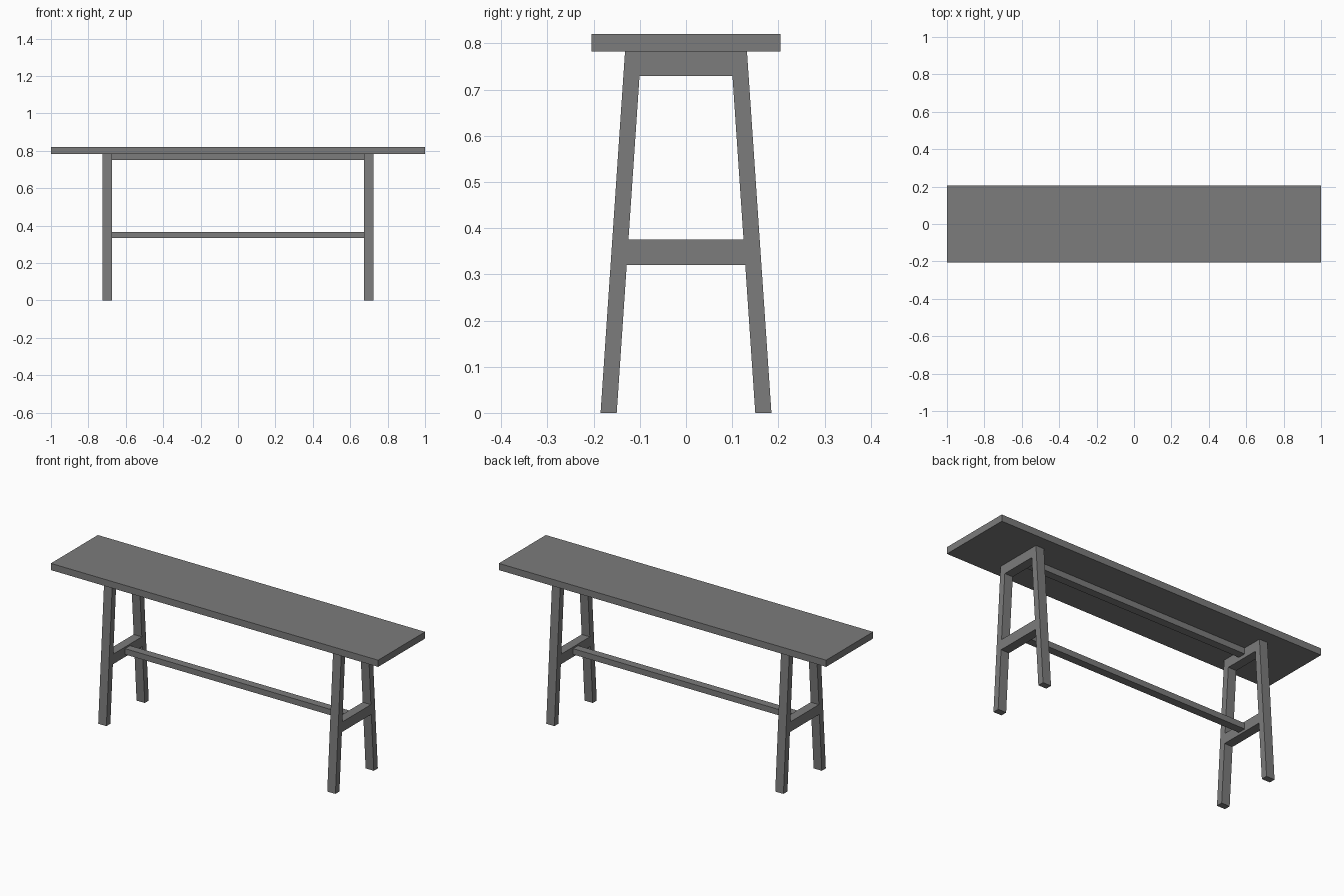
import bpy
import bmesh

cube = bpy.data.objects.get("Cube")
if cube:
    bpy.data.objects.remove(cube, do_unlink=True)

GREY = (0.2, 0.2, 0.2, 1)
grey = bpy.data.materials.new("dark grey")
grey.use_nodes = True
grey.diffuse_color = GREY
grey.node_tree.nodes["Principled BSDF"].inputs["Base Color"].default_value = GREY

TOP_Z, UNDER_Z = 0.82, 0.783      # seat board
LEG_X, LEG_HALF = 0.7, 0.025      # leg frame centre and half width
FOOT_Y, HEAD_Y = 0.15, 0.097      # inner edge of the leg at floor and seat
LEG_DEPTH = 0.035


def inner_y(z):
    """Inner edge of the splayed leg at height z."""
    return FOOT_Y + (HEAD_Y - FOOT_Y) * z / UNDER_Z


def prism(name, profile, x0, x1):
    """Extrude a closed (y, z) profile from x0 to x1."""
    bm = bmesh.new()
    face = bm.faces.new([bm.verts.new((x0, y, z)) for y, z in profile])
    ext = bmesh.ops.extrude_face_region(bm, geom=[face])
    verts = [v for v in ext["geom"] if isinstance(v, bmesh.types.BMVert)]
    bmesh.ops.translate(bm, verts=verts, vec=(x1 - x0, 0, 0))
    bmesh.ops.recalc_face_normals(bm, faces=bm.faces)
    mesh = bpy.data.meshes.new(name)
    bm.to_mesh(mesh)
    bm.free()
    mesh.materials.append(grey)
    obj = bpy.data.objects.new(name, mesh)
    bpy.context.collection.objects.link(obj)


def bar(name, half_x, half_y, z0, z1):
    prism(name, [(-half_y, z0), (half_y, z0), (half_y, z1), (-half_y, z1)],
          -half_x, half_x)


# Seat board
bar("seat", 1.0, 0.205, UNDER_Z, TOP_Z)

# Two end frames: splayed legs joined by cross rails
for side, sx in (("left", 1), ("right", -1)):
    x0, x1 = sx * LEG_X - LEG_HALF, sx * LEG_X + LEG_HALF
    for end, sy in (("front", -1), ("back", 1)):
        prism(f"{end}_{side}_leg",
              [(sy * FOOT_Y, 0), (sy * (FOOT_Y + LEG_DEPTH), 0),
               (sy * (HEAD_Y + LEG_DEPTH), UNDER_Z), (sy * HEAD_Y, UNDER_Z)],
              x0, x1)
    for level, z0, z1 in (("upper", 0.73, UNDER_Z), ("lower", 0.32, 0.375)):
        lo, hi = inner_y(z0), inner_y(z1)
        prism(f"{side}_{level}_cross_rail",
              [(-lo, z0), (lo, z0), (hi, z1), (-hi, z1)], x0, x1)

# Long stretchers between the end frames
bar("upper_stretcher", LEG_X - LEG_HALF, 0.022, 0.75, UNDER_Z)
bar("lower_stretcher", LEG_X - LEG_HALF, 0.022, 0.334, 0.366)
